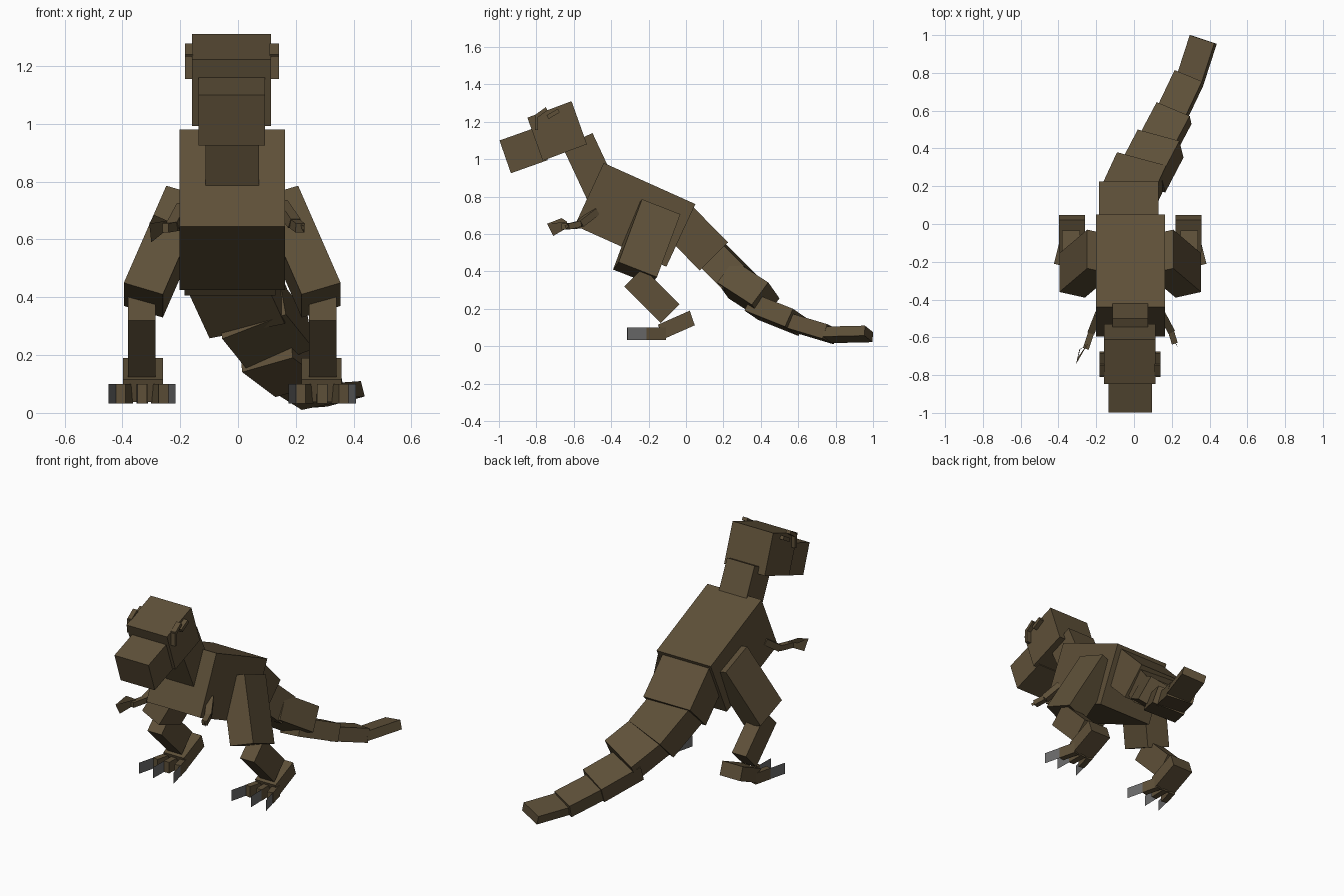
import bpy, bmesh, math
from mathutils import Vector as V

if "Cube" in bpy.data.objects:
    bpy.data.objects.remove(bpy.data.objects["Cube"])

CX = -0.02  # mirror plane of body and legs


def material(name, rgb):
    m = bpy.data.materials.new(name)
    m.diffuse_color = (*rgb, 1)
    m.use_nodes = True
    m.node_tree.nodes["Principled BSDF"].inputs["Base Color"].default_value = m.diffuse_color
    return m


HIDE = material("brown hide", (0.112, 0.080, 0.040))
CLAW = material("grey claw", (0.15, 0.15, 0.15))


def finish(bm, name, mat):
    bmesh.ops.recalc_face_normals(bm, faces=bm.faces)
    me = bpy.data.meshes.new(name)
    bm.to_mesh(me)
    bm.free()
    me.materials.append(mat)
    ob = bpy.data.objects.new(name, me)
    bpy.context.collection.objects.link(ob)
    return ob


def block(name, corner, a, b, c, mat=HIDE):
    """Box from one corner and three edge vectors."""
    bm = bmesh.new()
    bmesh.ops.create_cube(bm, size=1)
    o, a, b, c = V(corner), V(a), V(b), V(c)
    for v in bm.verts:
        k = v.co + V((.5, .5, .5))
        v.co = o + a * k.x + b * k.y + c * k.z
    return finish(bm, name, mat)


def side_block(name, x0, x1, p, q, r):
    """Box across x; p, q, r are three successive corners in the y-z plane."""
    p, q, r = (V((0, *t)) for t in (p, q, r))
    return block(name, V((x0, 0, 0)) + q, (x1 - x0, 0, 0), p - q, r - q)


def plate(name, pts, mat):
    bm = bmesh.new()
    bm.faces.new([bm.verts.new(p) for p in pts])
    return finish(bm, name, mat)


def limb(name, p, q, w):
    """Square bar between two points."""
    p, q = V(p), V(q)
    d = (q - p).normalized()
    s = d.cross(V((0, 0, 1))).normalized() * w
    u = s.cross(d)
    return block(name, p - s / 2 - u / 2, q - p, s, u)


# Torso, neck and head
side_block("torso", -0.202, 0.163, (0.05, 0.76), (-0.44, 0.98), (-0.595, 0.645))
side_block("neck", -0.113, 0.073, (-0.66, 1.065), (-0.50, 1.14), (-0.36, 0.84))
side_block("head", -0.160, 0.114, (-0.848, 1.222), (-0.612, 1.31), (-0.53, 1.08))
side_block("snout", -0.136, 0.094, (-0.80, 1.17), (-0.997, 1.10), (-0.957, 0.985))
side_block("jaw", -0.136, 0.094, (-0.76, 1.055), (-0.957, 0.985), (-0.936, 0.925))

# Brow ridges on both sides of the head
for side, xa, xb in (("left", -0.183, -0.155), ("right", 0.109, 0.141)):
    side_block(side + "_brow_front", xa, xb, (-0.79, 1.155), (-0.808, 1.155), (-0.808, 1.24))
    side_block(side + "_brow_middle", xa, xb, (-0.80, 1.218), (-0.81, 1.235), (-0.75, 1.278))
    side_block(side + "_brow_back", xa, xb, (-0.735, 1.215), (-0.745, 1.235), (-0.685, 1.27))

# Tail: rear top left corner, rear edge across, direction backward, length, thickness
tail = [
    ((-0.185, 0.225, 0.555), (0.315, 0, 0), (0, 0.7, -0.71), 0.28, 0.213),
    ((-0.09, 0.38, 0.38), (0.26, -0.07, 0.05), (0.07, 0.15, -0.15), 0.27, 0.17),
    ((0.02, 0.50, 0.256), (0.22, -0.06, 0.085), (0.075, 0.14, -0.09), 0.24, 0.15),
    ((0.12, 0.645, 0.15), (0.175, -0.073, 0.05), (0.09, 0.175, -0.07), 0.26, 0.105),
    ((0.215, 0.815, 0.088), (0.145, -0.06, 0.03), (0.095, 0.20, -0.06), 0.25, 0.082),
    ((0.295, 1.0, 0.075), (0.13, -0.043, 0.035), (0.066, 0.20, 0.005), 0.235, 0.055),
]
for i, (corner, across, back, length, thick) in enumerate(tail):
    across, back = V(across), V(back)
    down = back.cross(across).normalized() * thick
    back = down.cross(across).normalized()
    if back.y < 0:
        back = -back
    if down.z > 0:
        down = -down
    block(f"tail_segment_{i + 1}", corner, across, -back * length, down)

# Legs, mirrored about the body centre
for side, s in (("left", -1), ("right", 1)):
    block(side + "_thigh", (CX + s * 0.228, -0.235, 0.786), (s * 0.147, -0.125, -0.336),
          (0, 0.205, -0.08), (-s * 0.135, -0.03, -0.04))
    x = sorted((CX + s * 0.265, CX + s * 0.36))
    side_block(side + "_shin", *x, (-0.23, 0.42), (-0.33, 0.32), (-0.135, 0.125))
    x = sorted((CX + s * 0.24, CX + s * 0.378))
    side_block(side + "_foot", *x, (-0.15, 0.115), (0.02, 0.19), (0.047, 0.112))
    # Three splayed toes, each tipped with an upright flat claw
    for toe, x0, slope in (("inner", 0.263, -0.25), ("middle", 0.31, 0.02), ("outer", 0.36, 0.25)):
        d = V((s * slope, -1, 0))
        w = V((1, s * slope, 0)).normalized() * 0.036
        p = V((CX + s * x0, -0.11, 0.033))
        block(f"{side}_{toe}_toe", p - w / 2, d * 0.105, w, (0, 0, 0.067))
        a, b, h = p + d * 0.10 + w * 0.45 * s * (1 if slope > 0 else -1), d * 0.107, V((0, 0, 0.067))
        plate(f"{side}_{toe}_claw", [a, a + b, a + b + h, a + h], CLAW)

# Small arms in differing poses, with flat hands
arms = {
    "left": [(-0.19, -0.48, 0.71), (-0.225, -0.57, 0.645), (-0.255, -0.66, 0.64)],
    "right": [(0.15, -0.48, 0.72), (0.195, -0.565, 0.655), (0.215, -0.63, 0.64)],
}
for side, (a, b, c) in arms.items():
    limb(side + "_upper_arm", a, b, 0.038)
    limb(side + "_forearm", b, c, 0.032)
hand = [(-0.245, -0.635, 0.665), (-0.29, -0.665, 0.685), (-0.307, -0.742, 0.655),
        (-0.285, -0.665, 0.65), (-0.30, -0.71, 0.59), (-0.25, -0.64, 0.63)]
plate("left_upper_finger", hand[:4], HIDE)
plate("left_lower_finger", [hand[0], hand[2], hand[4], hand[5]], HIDE)
plate("right_finger", [(0.205, -0.61, 0.66), (0.23, -0.65, 0.645), (0.228, -0.64, 0.625)], HIDE)
